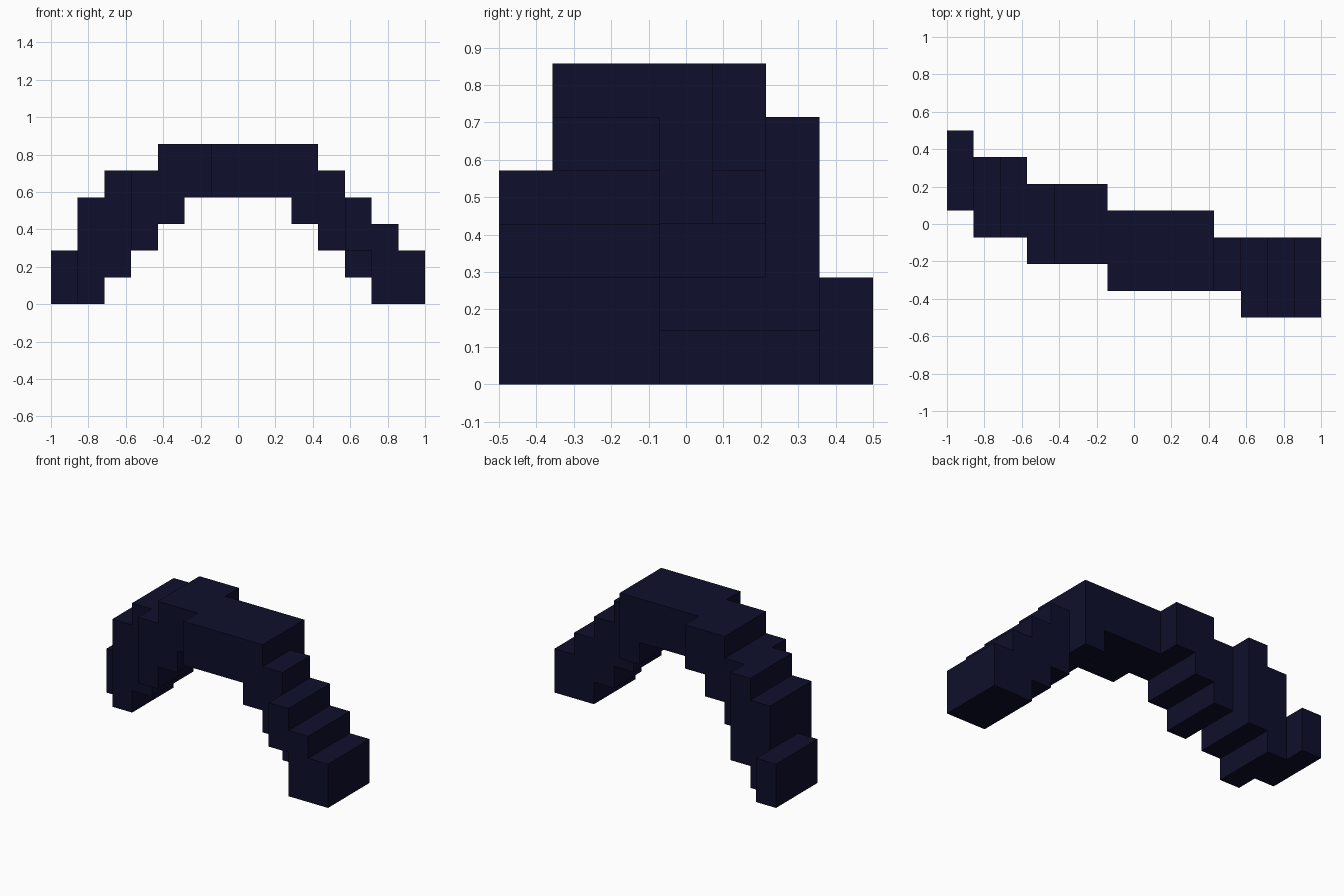
import bpy, bmesh
from mathutils import Vector

cube = bpy.data.objects.get("Cube")
if cube:
    bpy.data.objects.remove(cube)

UNIT = 1 / 7                       # edge of one block
ORIGIN = Vector((-7, -3.5, 0))     # grid corner, in blocks

navy = bpy.data.materials.new("dark_navy")
navy.use_nodes = True
navy.diffuse_color = (0.0045, 0.0045, 0.025, 1)
navy.node_tree.nodes["Principled BSDF"].inputs["Base Color"].default_value = navy.diffuse_color

# Each part is a row of boxes: (x span), (y span), (z span), in blocks
PARTS = {
    "left_leg": [
        ((0, 1), (4, 7), (0, 2)),
        ((1, 2), (3, 6), (0, 4)),
        ((2, 3), (3, 6), (1, 5)),
        ((3, 4), (2, 5), (2, 5)),
    ],
    "top_span": [
        ((4, 5), (2, 5), (3, 6)),
        ((5, 6), (2, 5), (4, 6)),
        ((6, 9), (1, 4), (4, 6)),
        ((9, 10), (1, 4), (3, 6)),
    ],
    "right_leg": [
        ((10, 11), (1, 3), (2, 5)),
        ((11, 12), (1, 3), (1, 2)),
        ((11, 12), (0, 3), (2, 4)),
        ((12, 13), (0, 3), (0, 3)),
        ((13, 14), (0, 3), (0, 2)),
    ],
}


def cells_of(boxes):
    return {(x, y, z) for xs, ys, zs in boxes
            for x in range(*xs) for y in range(*ys) for z in range(*zs)}


def build(name, cells, solid):
    """Skin the blocks, leaving out faces hidden between neighbours."""
    bm = bmesh.new()
    for cell in cells:
        centre = Vector(cell) + Vector((0.5, 0.5, 0.5))
        for axis in range(3):
            for sign in (-1, 1):
                n = Vector((0, 0, 0))
                n[axis] = sign
                if tuple(int(c + d) for c, d in zip(cell, n)) in solid:
                    continue
                u = Vector((0, 0, 0))
                u[(axis + 1) % 3] = 0.5
                v = n.cross(u)
                mid = centre + n / 2
                corners = (mid - u - v, mid + u - v, mid + u + v, mid - u + v)
                bm.faces.new([bm.verts.new((p + ORIGIN) * UNIT) for p in corners])
    bmesh.ops.remove_doubles(bm, verts=bm.verts, dist=0.001)
    # Merge the flat block faces into large panels
    bmesh.ops.dissolve_limit(bm, angle_limit=0.02, verts=bm.verts, edges=bm.edges)
    mesh = bpy.data.meshes.new(name)
    bm.to_mesh(mesh)
    bm.free()
    mesh.materials.append(navy)
    obj = bpy.data.objects.new(name, mesh)
    bpy.context.collection.objects.link(obj)


filled = {name: cells_of(boxes) for name, boxes in PARTS.items()}
everything = set().union(*filled.values())
for part, part_cells in filled.items():
    build(part, part_cells, everything)
